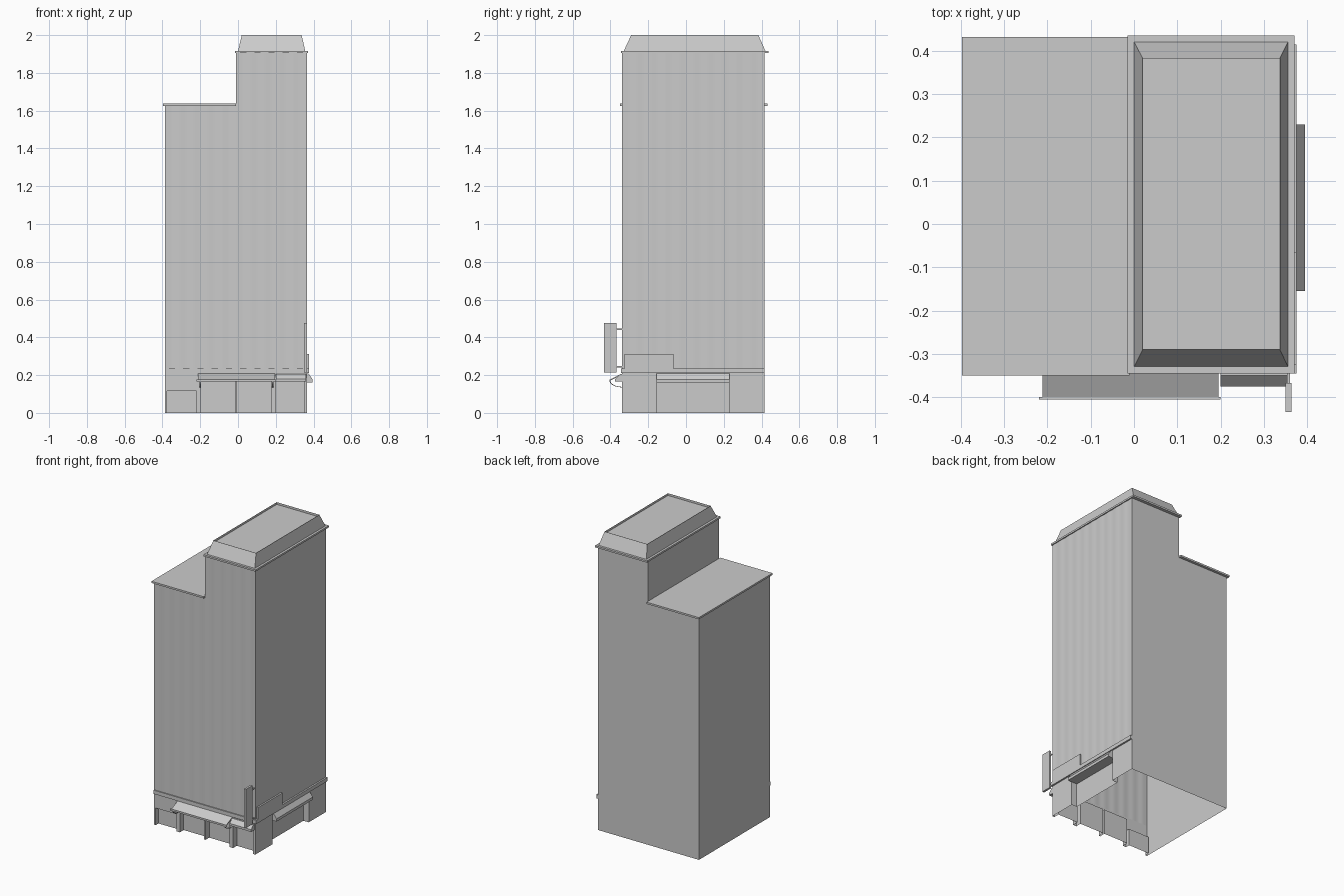
import bpy, bmesh, math
from mathutils import Vector

if "Cube" in bpy.data.objects:
    bpy.data.objects.remove(bpy.data.objects["Cube"])

GREY = (0.6, 0.6, 0.6, 1)
mat = bpy.data.materials.new("concrete_grey")
mat.use_nodes = True
mat.diffuse_color = GREY
mat.node_tree.nodes["Principled BSDF"].inputs["Base Color"].default_value = GREY

# Main dimensions
L, R, F, B = -0.387, 0.365, -0.338, 0.415
STEP, LOW, HIGH, BASE = -0.01, 1.63, 1.91, 0.21


def finish(name, bm, normals=False, smooth=False):
    if normals:
        bmesh.ops.recalc_face_normals(bm, faces=bm.faces)
    mesh = bpy.data.meshes.new(name)
    bm.to_mesh(mesh)
    bm.free()
    mesh.materials.append(mat)
    mesh.polygons.foreach_set("use_smooth", [smooth] * len(mesh.polygons))
    obj = bpy.data.objects.new(name, mesh)
    bpy.context.collection.objects.link(obj)
    return obj


def face(bm, pts):
    return bm.faces.new([bm.verts.new(p) for p in pts])


def box(name, x, y, z):
    bm = bmesh.new()
    bmesh.ops.create_cube(bm, size=1)
    for v in bm.verts:
        v.co = [r[0] if c < 0 else r[1] for c, r in zip(v.co, (x, y, z))]
    return finish(name, bm)


def prism(name, profile, axis, start, end):
    """Extrude a (distance out of wall, height) profile along a wall."""
    bm = bmesh.new()
    f = face(bm, [axis(start, d, z) for d, z in profile])
    ext = bmesh.ops.extrude_face_region(bm, geom=[f])
    shift = Vector(axis(end, 0, 0)) - Vector(axis(start, 0, 0))
    for v in ext["geom"]:
        if isinstance(v, bmesh.types.BMVert):
            v.co += shift
    return finish(name, bm, True)


# Wall coordinates: along the wall, outward, up
def front(u, d, z):
    return (u, F - d, z)


def side(u, d, z):
    return (R + d, u, z)


def pleated_wall(name, axis, u0, u1, z1, waves):
    bm = bmesh.new()
    n = waves * 8
    rows = []
    for i in range(n + 1):
        u = u0 + (u1 - u0) * i / n
        d = -0.0008 * (1 - math.cos(2 * math.pi * i / 8))
        rows.append([bm.verts.new(axis(u, d, z)) for z in (BASE, z1)])
    for a, b in zip(rows, rows[1:]):
        bm.faces.new((a[0], b[0], b[1], a[1]))
    return finish(name, bm, smooth=True)


def street_wall(name, axis, u0, u1, bays):
    """Ground floor wall with recessed bays (start, end, height, depth)."""
    bm = bmesh.new()

    def panel(a, b, lo, hi, d=0):
        face(bm, [axis(a, d, lo), axis(b, d, lo), axis(b, d, hi), axis(a, d, hi)])

    u = u0
    for a, b, h, d in bays:
        panel(u, a, 0, BASE)
        panel(a, b, h, BASE)
        panel(a, b, 0, h, -d)
        face(bm, [axis(a, 0, 0), axis(a, -d, 0), axis(a, -d, h), axis(a, 0, h)])
        face(bm, [axis(b, -d, 0), axis(b, 0, 0), axis(b, 0, h), axis(b, -d, h)])
        face(bm, [axis(a, 0, h), axis(a, -d, h), axis(b, -d, h), axis(b, 0, h)])
        u = b
    panel(u, u1, 0, BASE)
    return finish(name, bm)


# Pleated facades and plain walls
pleated_wall("front_wall_low", front, L, STEP, LOW, 5)
pleated_wall("front_wall_tower", front, STEP, R, HIGH, 5)
pleated_wall("side_wall", side, F, B, HIGH, 10)
bm = bmesh.new()
face(bm, [(R, B, 0), (L, B, 0), (L, B, LOW), (STEP, B, LOW), (STEP, B, HIGH), (R, B, HIGH)])
face(bm, [(L, B, 0), (L, F, 0), (L, F, LOW), (L, B, LOW)])
face(bm, [(STEP, B, LOW), (STEP, F, LOW), (STEP, F, HIGH), (STEP, B, HIGH)])
finish("plain_walls", bm)

# Ground floor
street_wall("front_storefront", front, L, R, [
    (-0.375, -0.22, 0.115, 0.03), (-0.195, -0.015, 0.17, 0.04),
    (-0.005, 0.175, 0.17, 0.04), (0.2, 0.35, 0.165, 0.04)])
street_wall("side_storefront", side, F, B, [(-0.155, 0.23, 0.16, 0.04)])

# Belt course around the two street sides
box("front_belt", (L, R + 0.011), (F - 0.007, F), (BASE, 0.235))
box("side_belt", (R, R + 0.011), (F - 0.007, B), (BASE, 0.235))

# Roof slabs
box("low_cornice", (-0.398, STEP), (-0.35, 0.432), (1.625, 1.637))
box("tower_cornice", (-0.015, 0.371), (-0.345, 0.436), (1.905, 1.917))

# Sloped crown with a sunken top
bm = bmesh.new()
lower = [(0, -0.33), (0.356, -0.33), (0.356, 0.421), (0, 0.421)]
upper = [(0.02, -0.29), (0.337, -0.29), (0.337, 0.383), (0.02, 0.383)]
lo = [bm.verts.new((x, y, 1.915)) for x, y in lower]
hi = [bm.verts.new((x, y, 2)) for x, y in upper]
for i in range(4):
    j = (i + 1) % 4
    bm.faces.new((lo[i], lo[j], hi[j], hi[i]))
top = bm.faces.new(hi)
bmesh.ops.inset_region(bm, faces=[top], thickness=0.016)
pit = bmesh.ops.extrude_face_region(bm, geom=[top])
for v in pit["geom"]:
    if isinstance(v, bmesh.types.BMVert):
        v.co.z -= 0.015
bmesh.ops.delete(bm, geom=[top], context="FACES")
finish("tower_crown", bm)

# Awnings
prism("entrance_awning", [(0, 0.208), (0.064, 0.177), (0.064, 0.171), (0, 0.2)], front, -0.212, 0.195)
prism("entrance_awning_lip", [(0.062, 0.178), (0.067, 0.178), (0.067, 0.166), (0.062, 0.166)], front, -0.22, 0.2)
prism("corner_awning", [(0, 0.205), (0.012, 0.205), (0.037, 0.18), (0.037, 0.165), (0, 0.165)], front, 0.2, 0.36)
prism("side_awning", [(0, 0.208), (0.008, 0.208), (0.03, 0.178), (0.03, 0.16), (0, 0.16)], side, -0.155, 0.23)

# Curved awning brackets
arc = [(0.067 * math.cos(t * math.pi / 12), 0.17 - 0.035 * math.sin(t * math.pi / 12)) for t in range(7)]
inner = [(d * 0.95, z + 0.003) for d, z in reversed(arc)]
for x in (-0.205, 0.18):
    prism("awning_bracket", arc + inner, front, x, x + 0.008)

# Projecting blade sign and flat side panel
box("blade_sign", (0.35, 0.364), (-0.435, -0.367), (0.215, 0.475))
for z in (0.24, 0.44):
    box("blade_sign_arm", (0.354, 0.36), (-0.367, F), (z, z + 0.008))
box("side_panel", (R, R + 0.011), (-0.325, -0.065), (0.235, 0.313))
